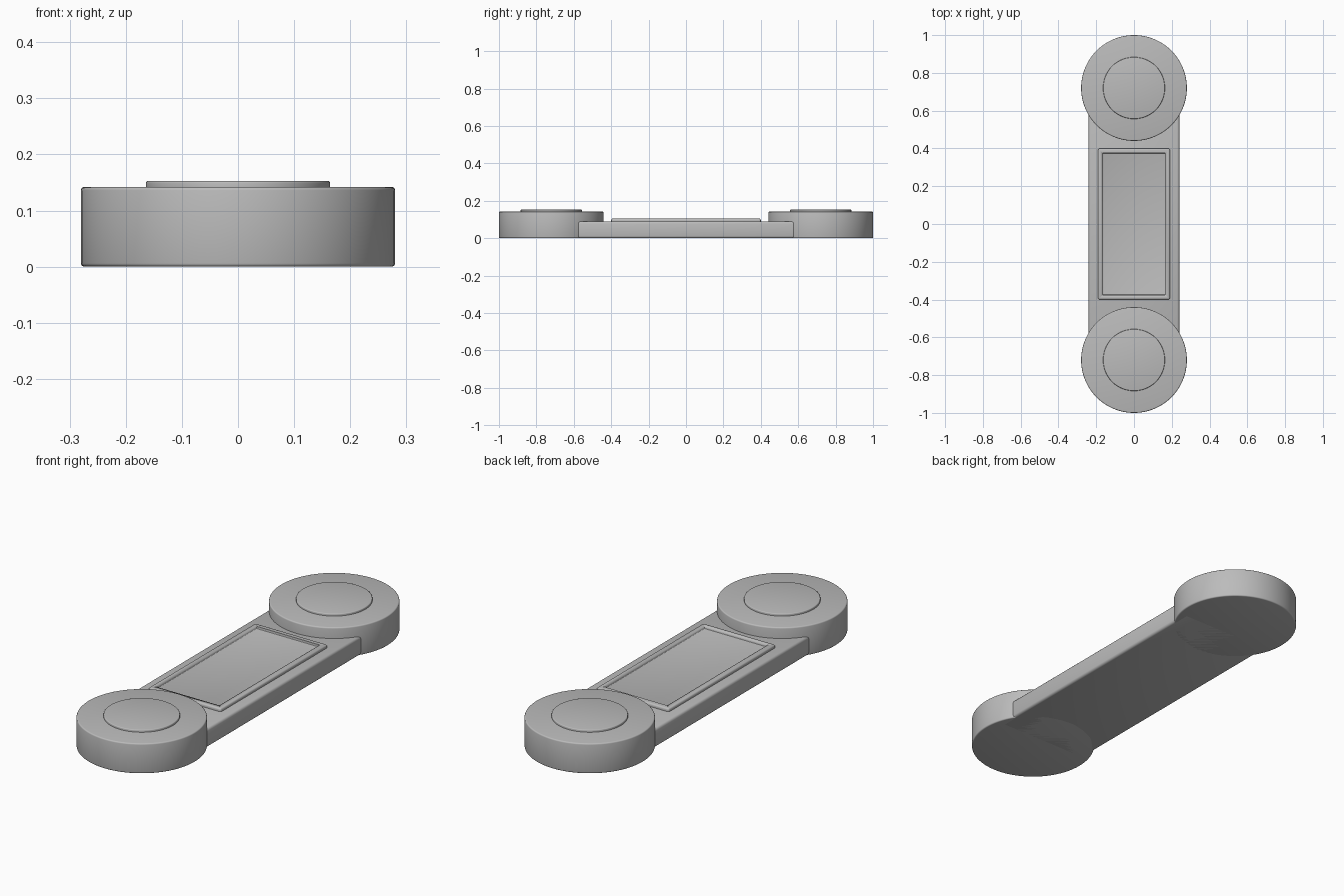
import bpy
import math

if "Cube" in bpy.data.objects:
    bpy.data.objects.remove(bpy.data.objects["Cube"])

GREY = (0.5, 0.5, 0.5, 1)
grey = bpy.data.materials.new("neutral grey")
grey.use_nodes = True
grey.diffuse_color = GREY
grey.node_tree.nodes["Principled BSDF"].inputs["Base Color"].default_value = GREY


def finish(name, bevel):
    """Name the active object, colour it, round its edges and smooth it."""
    obj = bpy.context.object
    obj.name = name
    obj.data.materials.append(grey)
    bpy.ops.object.transform_apply(location=False, rotation=False, scale=True)
    mod = obj.modifiers.new("rounded edges", "BEVEL")
    mod.width = bevel
    mod.segments = 3
    mod.limit_method = "ANGLE"
    mod.angle_limit = math.radians(40)
    bpy.ops.object.modifier_apply(modifier=mod.name)
    bpy.ops.object.shade_smooth_by_angle(angle=math.radians(35))
    return obj


def box(name, half_x, half_y, bottom, top, bevel):
    bpy.ops.mesh.primitive_cube_add(size=2, location=(0, 0, (bottom + top) / 2))
    bpy.context.object.scale = (half_x, half_y, (top - bottom) / 2)
    return finish(name, bevel)


def disc(name, radius, y, bottom, top, bevel):
    bpy.ops.mesh.primitive_cylinder_add(
        vertices=96, radius=radius, depth=top - bottom,
        location=(0, y, (bottom + top) / 2))
    return finish(name, bevel)


# Connecting bar, with its ends buried in the round hubs
box("connecting_bar", 0.24, 0.66, 0.0, 0.09, 0.012)

# Round hubs with raised caps
for side, y in (("front", -0.72), ("back", 0.72)):
    disc(side + "_hub", 0.28, y, 0.0, 0.142, 0.006)
    disc(side + "_cap", 0.164, y, 0.13, 0.153, 0.004)

# Raised panel with a shallow recess inside its rim
panel = box("raised_panel", 0.19, 0.40, 0.08, 0.105, 0.008)
cutter = box("recess_cutter", 0.165, 0.375, 0.094, 0.13, 0.003)
cutter.hide_render = True
cutter.hide_viewport = True
cut = panel.modifiers.new("recess", "BOOLEAN")
cut.operation = "DIFFERENCE"
cut.solver = "EXACT"
cut.object = cutter
